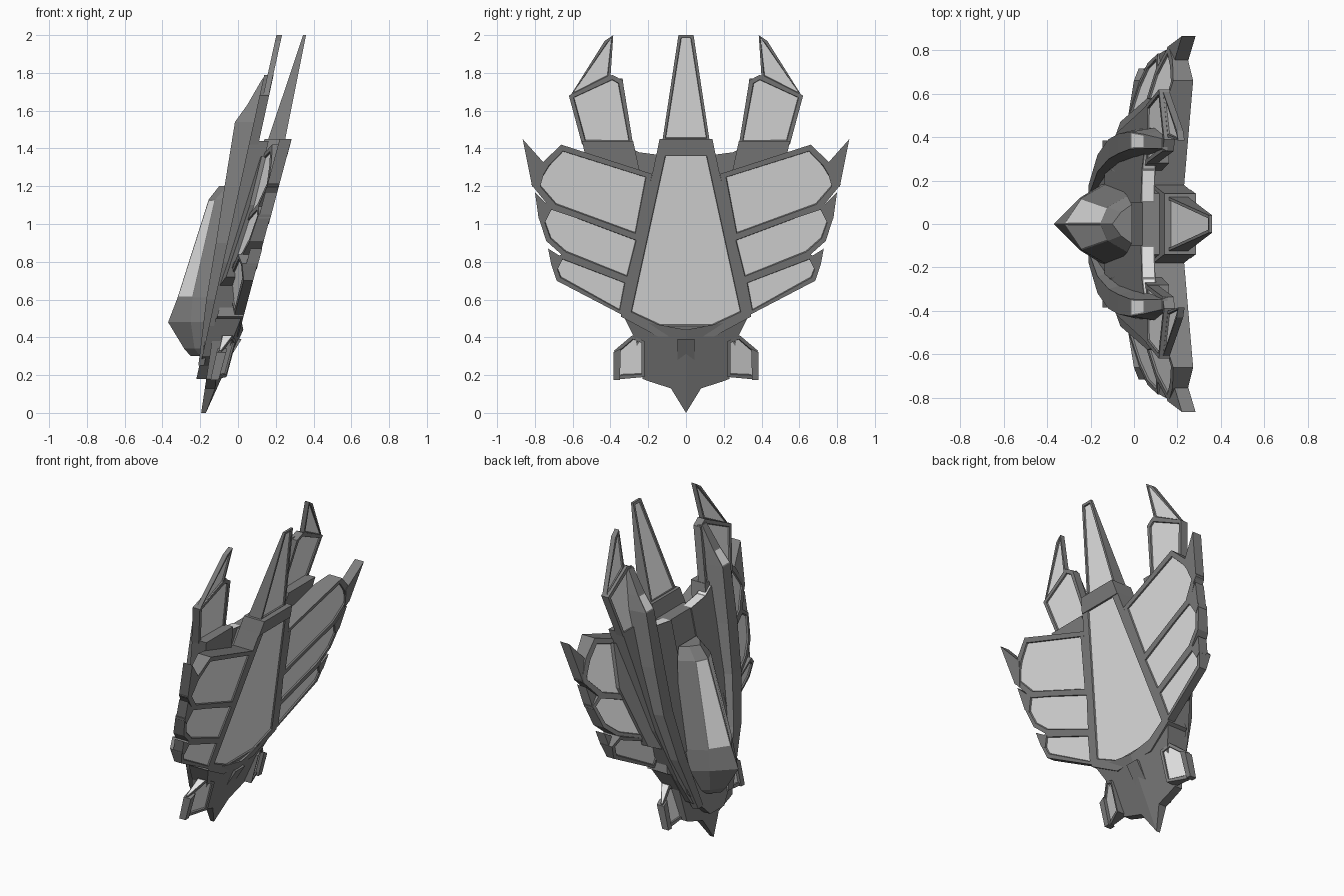
import bpy, bmesh

cube = bpy.data.objects.get("Cube")
if cube:
    bpy.data.objects.remove(cube)


def material(name, v):
    m = bpy.data.materials.new(name)
    m.use_nodes = True
    m.diffuse_color = (v, v, v, 1)
    m.node_tree.nodes["Principled BSDF"].inputs["Base Color"].default_value = (v, v, v, 1)
    return m


DARK = material("dark grey frame", 0.215)
LIGHT = material("light grey panel", 0.8)


def finish(name, bm, mirror=False):
    bmesh.ops.recalc_face_normals(bm, faces=bm.faces)
    me = bpy.data.meshes.new(name)
    bm.to_mesh(me)
    bm.free()
    me.materials.append(DARK)
    me.materials.append(LIGHT)
    ob = bpy.data.objects.new(name, me)
    bpy.context.collection.objects.link(ob)
    if mirror:
        mod = ob.modifiers.new("mirror", 'MIRROR')
        mod.use_axis = (False, True, False)
    return ob


def both(half):
    """Close a half outline over the centre line."""
    return half + [(-y, z) for y, z in reversed(half) if y > 0]


def slab(name, outline, back, front, inset=0, sides="both", mirror=False, light_edges=()):
    """Plate with a (y, z) outline; back and front give x at each point."""
    bm = bmesh.new()
    b = [bm.verts.new((back(y, z), y, z)) for y, z in outline]
    f = [bm.verts.new((front(y, z), y, z)) for y, z in outline]
    caps = {"back": bm.faces.new(b), "front": bm.faces.new(f[::-1])}
    n = len(outline)
    edges = [bm.faces.new((b[(i + 1) % n], b[i], f[i], f[(i + 1) % n])) for i in range(n)]
    bmesh.ops.recalc_face_normals(bm, faces=bm.faces)
    if inset:
        for side, face in caps.items():
            if sides in ("both", side):
                bmesh.ops.inset_region(bm, faces=[face], thickness=inset)
                bmesh.ops.inset_region(bm, faces=[face], thickness=0.004, depth=-0.008)
                face.material_index = 1
    for i in light_edges:
        bmesh.ops.inset_region(bm, faces=[edges[i]], thickness=0.008)
        edges[i].material_index = 1
    return finish(name, bm, mirror)


# Leaning reference planes
def keel(y, z):
    return 0.267 * (z - 0.4)


def wing_front(y, z):
    return keel(y, z) - 0.05 - 0.22 * (0.85 - y)


def low_wing_front(y, z):
    # thin along the lower edge, thicker toward the feather above
    return keel(y, z) - 0.05 - 0.5 * (0.887 * (z - 0.52) - 0.463 * (y - 0.34))


def arm_front(y, z):
    return -0.2 + 0.22 * (z - 0.25)


def arm_back(y, z):
    return arm_front(y, z) + 0.05


def body_front(y, z):
    return keel(y, z) - 0.14


# Central body with long back panel
slab("body", both([(0.145, 1.42), (0.345, 0.51), (0.15, 0.405)]), keel, body_front, 0.06, "back")
slab("body_cap", both([(0.14, 1.45), (0.158, 1.36)]), lambda y, z: keel(y, z) + 0.004, body_front)
slab("inner_hull", both([(0.14, 1.36), (0.2, 1.1), (0.26, 0.6), (0.24, 0.36), (0.07, 0.18)]),
     lambda y, z: keel(y, z) - 0.05, lambda y, z: arm_front(y, z) - 0.005)

# Ridged pointed nose and its vent
slab("nose", [(0, 0.44), (0.325, 0.5), (0.265, 0.38), (0.23, 0.18), (0.19, 0.165), (0.08, 0.13), (0, 0)],
     lambda y, z: 0.45 * (z - 0.4) + 0.01 - 0.12 * y, lambda y, z: -0.195 + 0.15 * z, mirror=True)
slab("nose_vent", both([(0.045, 0.39), (0.045, 0.25)]),
     lambda y, z: 0.62 * (z - 0.4) + 0.025, lambda y, z: -0.12)

# Tail spike
slab("tail_spike", both([(0.125, 1.44), (0.04, 2.0)]),
     lambda y, z: 0.25 + 0.2 * (z - 1.45), lambda y, z: 0.16 + 0.336 * (z - 1.45), 0.02)

# Three wing feathers on each side, with thorn tips
feathers = [
    ("upper", wing_front, 0.036,
     [(0.18, 1.265), (0.66, 1.42), (0.755, 1.33), (0.82, 1.21), (0.71, 1.075), (0.25, 0.92)],
     [(0.74, 1.31), (0.865, 1.45), (0.815, 1.2), (0.78, 1.17)]),
    ("middle", wing_front, 0.026,
     [(0.24, 0.925), (0.71, 1.105), (0.785, 1.05), (0.74, 0.91), (0.65, 0.83), (0.3, 0.7)],
     [(0.71, 1.08), (0.8, 1.17), (0.78, 1.03), (0.75, 1.0)]),
    ("lower", low_wing_front, 0.026,
     [(0.3, 0.7), (0.66, 0.84), (0.715, 0.79), (0.685, 0.7), (0.34, 0.52)],
     [(0.65, 0.82), (0.73, 0.87), (0.712, 0.78), (0.68, 0.76)]),
]
for label, front, rim, blade, thorn in feathers:
    slab(label + "_feather", blade, keel, front, rim, mirror=True)
    slab(label + "_feather_tip", thorn, lambda y, z: keel(y, z) + 0.003,
         lambda y, z: keel(y, z) - 0.06, mirror=True)

# Dark root block over the inner part of the wing front
slab("wing_root", [(0.2, 1.25), (0.55, 1.36), (0.58, 1.1), (0.47, 0.72), (0.26, 0.62)],
     lambda y, z: keel(y, z) - 0.06, lambda y, z: wing_front(y, z) - 0.015, mirror=True)

# Front arms ending in panelled fins
slab("arm", [(0.28, 1.44), (0.55, 1.44), (0.5, 1.2), (0.42, 0.8), (0.3, 0.46), (0.22, 0.3),
             (0.12, 0.24), (0.2, 1.1), (0.25, 1.3)],
     lambda y, z: arm_back(y, z) + 0.05, arm_front, mirror=True)
slab("fin", [(0.28, 1.42), (0.335, 1.76), (0.39, 1.79), (0.62, 1.68), (0.55, 1.42)],
     arm_back, arm_front, 0.026, mirror=True)
slab("fin_tip", [(0.4, 1.775), (0.385, 2.0), (0.43, 1.97), (0.612, 1.68)],
     lambda y, z: arm_back(y, z) - 0.002, lambda y, z: arm_front(y, z) + 0.018, 0.016, mirror=True)

# Hull shoulder with light upper bevels, joining the arms
slab("shoulder", [(0.1, 1.36), (0.25, 1.38), (0.345, 1.43), (0.36, 1.1), (0.26, 0.6), (0.1, 0.6)],
     lambda y, z: arm_front(y, z) + 0.05, lambda y, z: arm_front(y, z) - 0.012,
     mirror=True, light_edges=(0, 1))


def loft(name, sections, is_light, mirror=False):
    """Join equal rings of (x, y, z) points and cap both ends."""
    bm = bmesh.new()
    rings = [[bm.verts.new(p) for p in ring] for ring in sections]
    n = len(rings[0])
    for a, b in zip(rings, rings[1:]):
        for i in range(n):
            j = (i + 1) % n
            bm.faces.new((a[i], a[j], b[j], b[i]))
    bm.faces.new(rings[0][::-1])
    bm.faces.new(rings[-1])
    bmesh.ops.recalc_face_normals(bm, faces=bm.faces)
    for f in [f for f in bm.faces if is_light(f)]:
        bmesh.ops.inset_region(bm, faces=[f], thickness=0.01)
        f.material_index = 1
    return finish(name, bm, mirror)


# Raised nacelles along the arms, stepping down onto the fins
def nacelle_ring(z, y, half, height):
    x = arm_front(y, z)
    return [(x + 0.02, y - half, z), (x - height, y - half * 0.65, z),
            (x - height, y + half * 0.65, z), (x + 0.02, y + half, z)]


loft("nacelle", [nacelle_ring(0.25, 0.15, 0.04, 0.01), nacelle_ring(0.6, 0.28, 0.06, 0.045),
                 nacelle_ring(0.9, 0.345, 0.07, 0.06), nacelle_ring(1.2, 0.37, 0.07, 0.08),
                 nacelle_ring(1.54, 0.385, 0.06, 0.1),
                 nacelle_ring(1.63, 0.38, 0.05, 0.055), nacelle_ring(1.77, 0.37, 0.035, 0.005)],
     lambda f: f.normal.z > 0.4 and f.calc_center_median().z < 1.6, True)


# Faceted cockpit
def cockpit_ring(z, width, base, shoulder, crest):
    half = [(base, width, z), (shoulder, width * 0.6, z), (crest, 0, z)]
    return half + [(x, -y, z) for x, y, z in reversed(half[:2])]


loft("cockpit", [cockpit_ring(0.3, 0.1, -0.15, -0.2, -0.25),
                 cockpit_ring(0.34, 0.14, -0.14, -0.23, -0.285),
                 cockpit_ring(0.48, 0.2, -0.12, -0.25, -0.37),
                 cockpit_ring(0.61, 0.2, -0.1, -0.24, -0.32),
                 cockpit_ring(1.13, 0.13, -0.03, -0.12, -0.155),
                 cockpit_ring(1.2, 0.09, -0.01, -0.06, -0.1)],
     lambda f: f.normal.x < -0.6 and 0.7 < f.calc_center_median().z < 1.0)

# Small claws beside the nose: outer bar with light webs toward the hull
slab("claw", [(0.22, 0.38), (0.285, 0.41), (0.38, 0.33), (0.375, 0.18), (0.33, 0.18), (0.22, 0.19)],
     lambda y, z: -0.03 - 0.4 * (y - 0.25) + 0.267 * (z - 0.35),
     lambda y, z: -0.13 + 0.22 * (z - 0.2), 0.02, mirror=True, light_edges=(1,))
slab("claw_bar", [(0.345, 0.34), (0.385, 0.32), (0.385, 0.175), (0.35, 0.175)],
     lambda y, z: -0.055 + 0.267 * (z - 0.35), lambda y, z: -0.14 + 0.22 * (z - 0.2), mirror=True)
